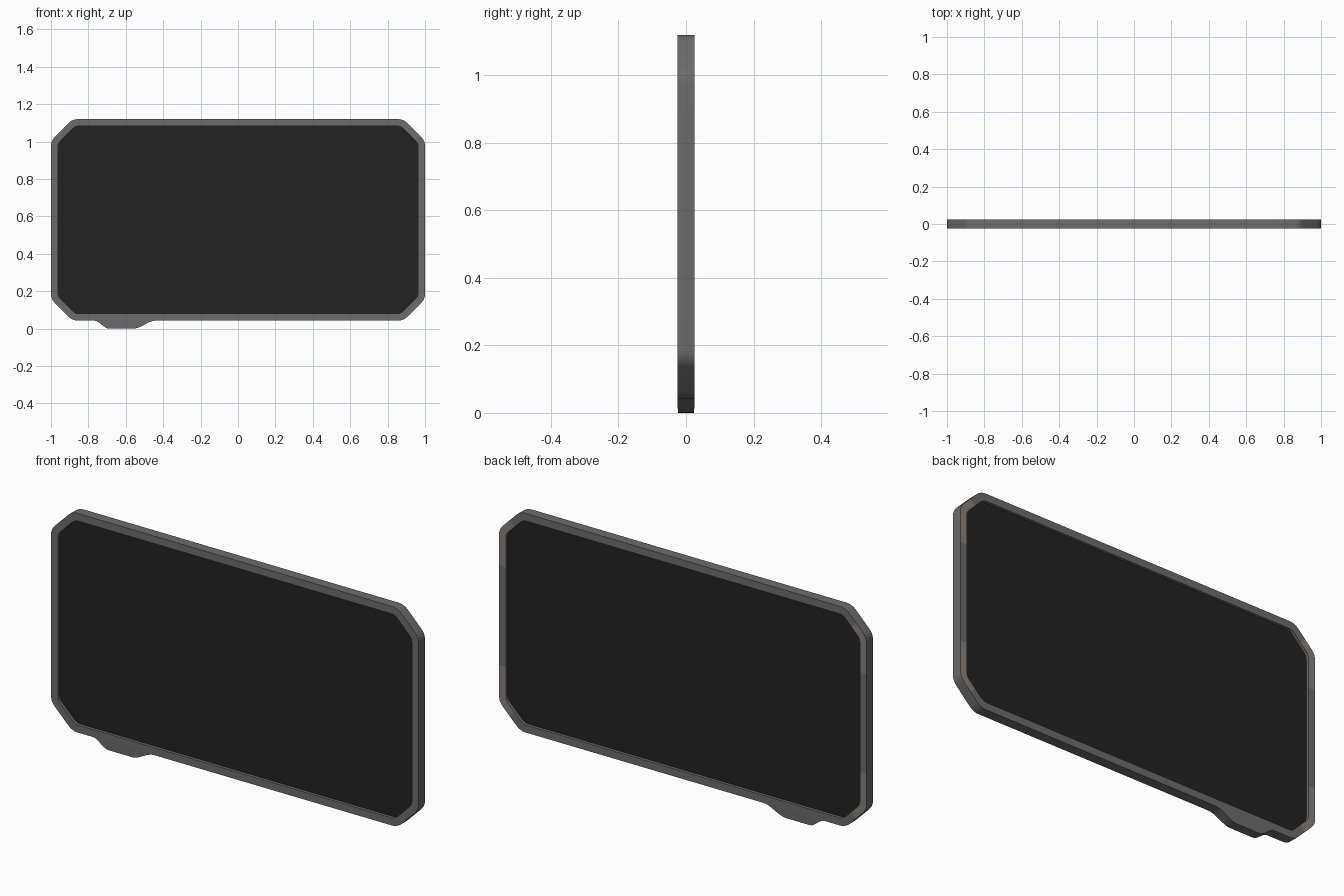
import bpy, bmesh, math

if "Cube" in bpy.data.objects:
    bpy.data.objects.remove(bpy.data.objects["Cube"])

CZ, HW, HH = 0.5815, 1.0, 0.5385   # frame centre height, half width, half height
CHAMFER, RIM, DEPTH, SCREEN_Y = 0.115, 0.037, 0.025, 0.010
BAND = 0.245                       # half height of the plain middle part of the sides


def material(name, rgb):
    m = bpy.data.materials.new(name)
    m.diffuse_color = (*rgb, 1)
    m.use_nodes = True
    m.node_tree.nodes["Principled BSDF"].inputs["Base Color"].default_value = m.diffuse_color
    return m


FRAME = material("frame grey", (0.15, 0.15, 0.15))
PATCH = material("corner taupe", (0.245, 0.215, 0.195))
SCREEN = material("screen black", (0.0165, 0.0165, 0.0165))


def outline(inset, radius, steps=6):
    """Octagon with rounded corners, counter-clockwise in x, z."""
    w, h, c = HW - inset, HH - inset, CHAMFER - inset * (2 - math.sqrt(2))
    t = radius * math.tan(math.pi / 8)
    s = math.sqrt(0.5)
    quarter = [(w, BAND)]
    # fillet between side and chamfer
    for i in range(steps + 1):
        a = math.pi / 4 * i / steps
        quarter.append((w - radius + radius * math.cos(a), h - c - t + radius * math.sin(a)))
    quarter.append((w - c / 2, h - c / 2))
    # fillet between chamfer and top
    for i in range(steps + 1):
        a = math.pi / 4 * (1 + i / steps)
        quarter.append((w - c - t + radius * math.cos(a), h - radius + radius * math.sin(a)))
    pts = quarter + [(-x, z) for x, z in reversed(quarter)]
    pts += [(-x, -z) for x, z in quarter] + [(x, -z) for x, z in reversed(quarter)]
    return [(x, z + CZ) for x, z in pts]


def finish(name, bm, mats):
    bmesh.ops.recalc_face_normals(bm, faces=bm.faces)
    me = bpy.data.meshes.new(name)
    bm.to_mesh(me)
    bm.free()
    ob = bpy.data.objects.new(name, me)
    bpy.context.collection.objects.link(ob)
    for m in mats:
        me.materials.append(m)
    bpy.ops.object.select_all(action='DESELECT')
    ob.select_set(True)
    bpy.context.view_layer.objects.active = ob
    bpy.ops.object.shade_smooth_by_angle(angle=math.radians(30))
    return ob


def slab(name, pts, y, mat, low_y=None):
    """Prism across y; points near the ground may be a little thinner."""
    bm = bmesh.new()
    rows = []
    for side in (-1, 1):
        rows.append([bm.verts.new((x, side * (low_y if low_y and z < 0.02 else y), z)) for x, z in pts])
        bm.faces.new(rows[-1])
    for i in range(len(pts)):
        j = (i + 1) % len(pts)
        bm.faces.new((rows[0][i], rows[0][j], rows[1][j], rows[1][i]))
    return finish(name, bm, [mat])


# Frame: rectangular section swept round the outline, open in the middle
bm = bmesh.new()
outer, inner = outline(0, 0.07), outline(RIM, 0.045)
loops = [[bm.verts.new((x, y, z)) for x, z in pts]
         for pts, y in ((outer, -DEPTH), (outer, DEPTH), (inner, DEPTH), (inner, -DEPTH))]
n = len(outer)
for k in range(4):
    a, b = loops[k], loops[(k + 1) % 4]
    for i in range(n):
        j = (i + 1) % n
        f = bm.faces.new((a[i], a[j], b[j], b[i]))
        c = f.calc_center_median()
        # lighter patches at the side corners of the back face
        if k == 1 and abs(c.x) > 0.929 and abs(c.z - CZ) > BAND:
            f.material_index = 1
finish("frame", bm, [FRAME, PATCH])

# Screen: dark panel recessed on both sides
slab("screen", outline(RIM - 0.004, 0.045), SCREEN_Y, SCREEN)

# Bottom tab: soft-shouldered foot under the frame
top = CZ - HH
tab = []
for x0, x1, z0, z1 in ((-0.77, -0.69, top, 0), (-0.56, -0.44, 0, top)):
    for i in range(9):
        u = i / 8
        tab.append((x0 + (x1 - x0) * u, z0 + (z1 - z0) * u * u * (3 - 2 * u)))
slab("bottom_tab", tab, DEPTH, FRAME, low_y=0.0235)
